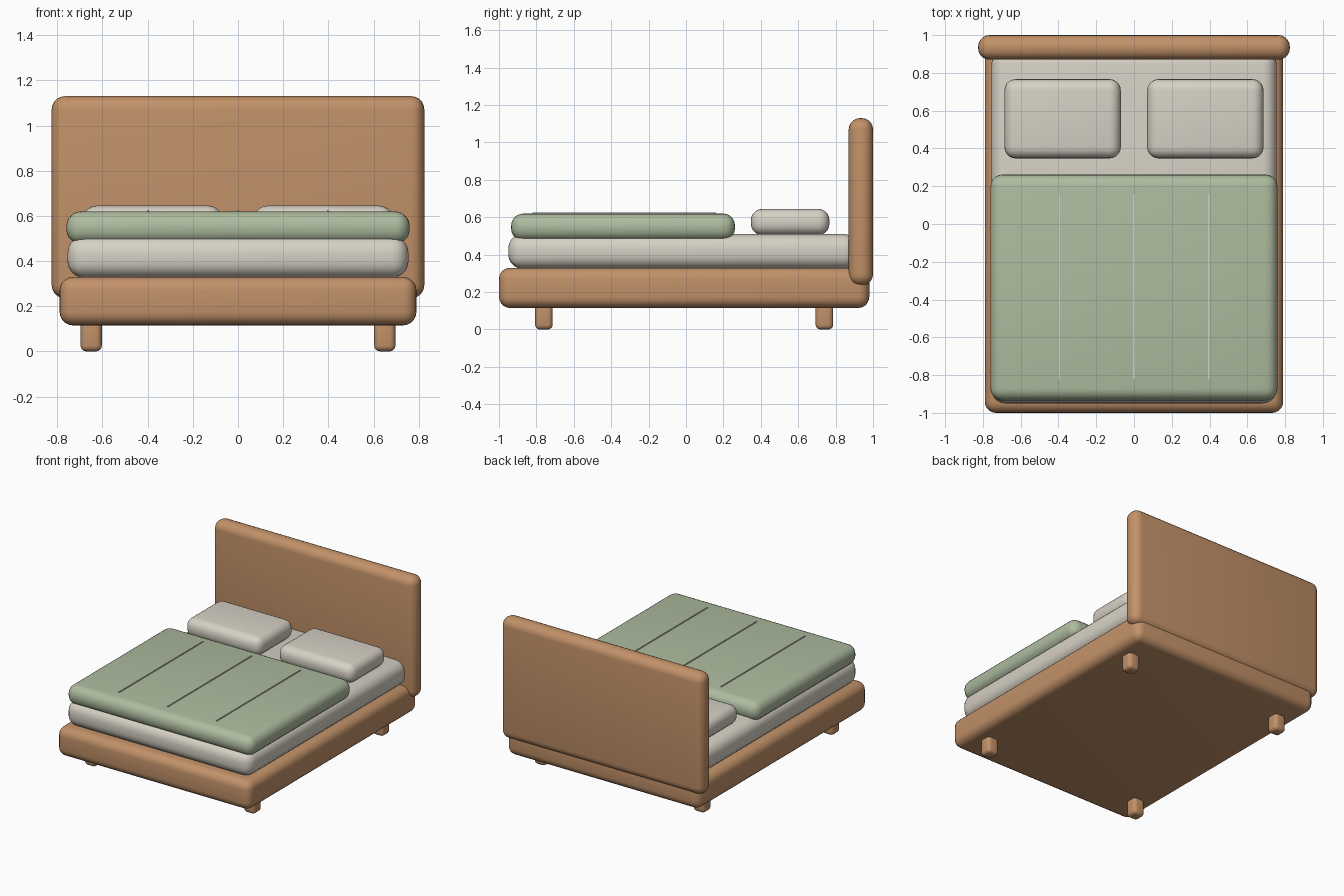
import bpy
import bmesh
import math

if "Cube" in bpy.data.objects:
    bpy.data.objects.remove(bpy.data.objects["Cube"])


def material(name, colour):
    m = bpy.data.materials.new(name)
    m.diffuse_color = (*colour, 1)
    m.use_nodes = True
    m.node_tree.nodes["Principled BSDF"].inputs["Base Color"].default_value = m.diffuse_color
    return m


WOOD = material("warm_wood", (0.54, 0.285, 0.14))
LINEN = material("off_white_linen", (0.68, 0.64, 0.56))
GREEN = material("sage_green", (0.42, 0.50, 0.345))


def rounded_box(name, x, y, z, radius, mat, segments=5):
    """Box spanning the given (min, max) ranges, with all edges rounded."""
    bm = bmesh.new()
    bmesh.ops.create_cube(bm, size=1)
    for v in bm.verts:
        for i, (lo, hi) in enumerate((x, y, z)):
            v.co[i] = (lo + hi) / 2 + v.co[i] * (hi - lo)
    mesh = bpy.data.meshes.new(name)
    bm.to_mesh(mesh)
    bm.free()
    ob = bpy.data.objects.new(name, mesh)
    bpy.context.collection.objects.link(ob)
    mesh.materials.append(mat)
    if radius:
        bevel = ob.modifiers.new("rounding", 'BEVEL')
        bevel.width = radius
        bevel.segments = segments
        bpy.ops.object.select_all(action='DESELECT')
        ob.select_set(True)
        bpy.context.view_layer.objects.active = ob
        bpy.ops.object.modifier_apply(modifier=bevel.name)
        bpy.ops.object.shade_smooth_by_angle(angle=math.radians(40))
    return ob


# Wooden base and headboard
rounded_box("bed_frame", (-0.79, 0.79), (-1.0, 0.98), (0.115, 0.33), 0.06, WOOD)
rounded_box("headboard", (-0.825, 0.825), (0.87, 1.0), (0.235, 1.13), 0.06, WOOD)

# Four short legs
for side, sx in (("left", -0.65), ("right", 0.65)):
    for end, sy in (("front", -0.76), ("back", 0.74)):
        rounded_box(f"leg_{end}_{side}", (sx - 0.047, sx + 0.047),
                    (sy - 0.047, sy + 0.047), (0, 0.16), 0.026, WOOD, 4)

# Mattress and duvet
rounded_box("mattress", (-0.755, 0.755), (-0.95, 0.92), (0.325, 0.51), 0.075, LINEN)
rounded_box("duvet", (-0.76, 0.76), (-0.935, 0.262), (0.475, 0.62), 0.065, GREEN)

# Pillows
for side, sx in (("left", -0.378), ("right", 0.378)):
    rounded_box(f"pillow_{side}", (sx - 0.308, sx + 0.308), (0.347, 0.767),
                (0.505, 0.645), 0.06, LINEN)

# Thin stitched seams along the duvet
for i in (-1, 0, 1):
    rounded_box(f"duvet_seam_{i + 2}", (i * 0.397 - 0.004, i * 0.397 + 0.004),
                (-0.82, 0.16), (0.616, 0.625), 0, LINEN)
